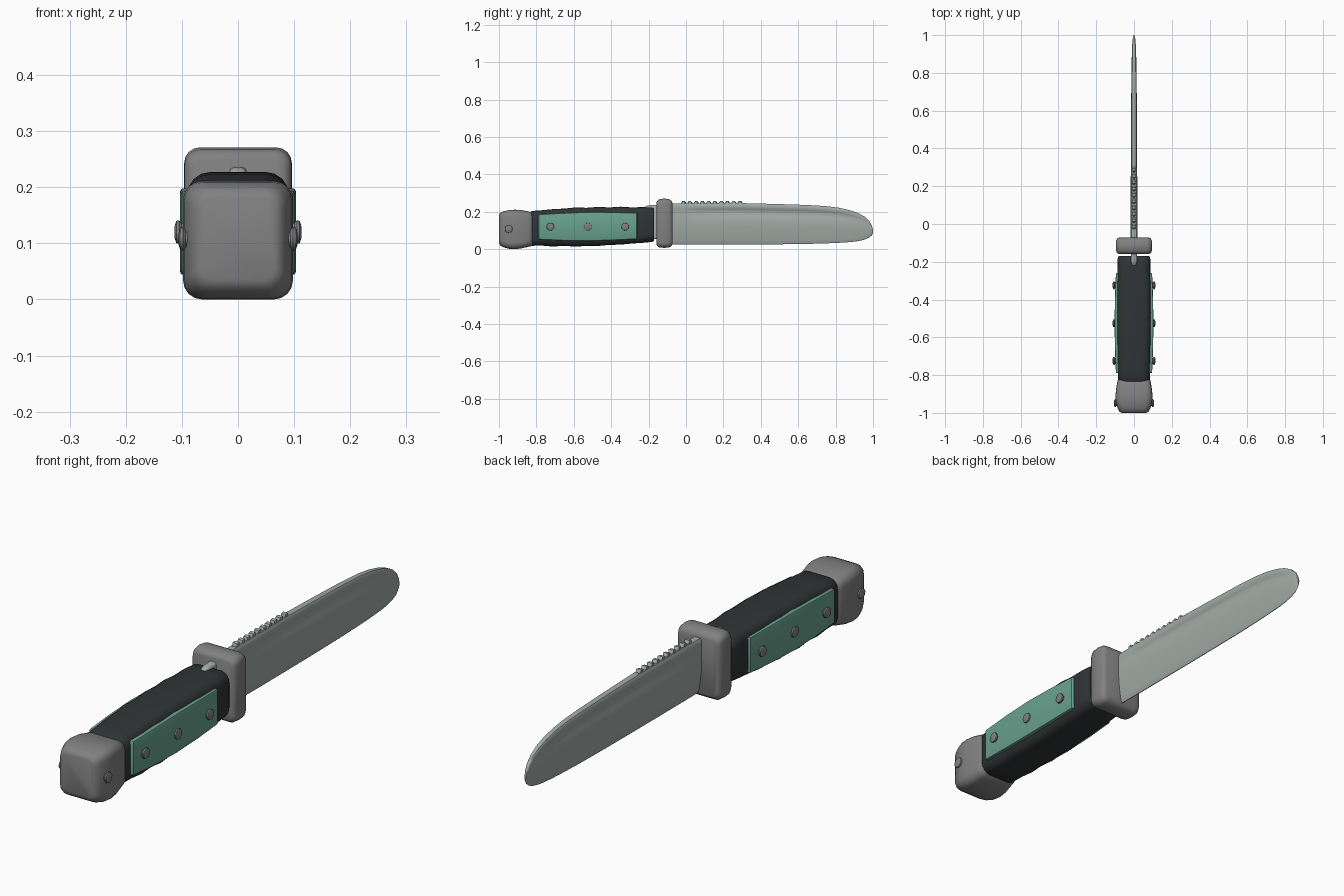
import bpy, bmesh, math
from mathutils import Matrix


def material(name, rgb):
    m = bpy.data.materials.new(name)
    m.diffuse_color = (*rgb, 1)
    return m


STEEL = material("dark_steel", (0.22, 0.22, 0.225))
BLADE = material("blade_steel", (0.36, 0.41, 0.385))
BLACK = material("black_grip", (0.03, 0.035, 0.036))
GREEN = material("green_panel", (0.14, 0.36, 0.27))


def finish(bm, name, mat, angle=40):
    bmesh.ops.recalc_face_normals(bm, faces=bm.faces)
    me = bpy.data.meshes.new(name)
    bm.to_mesh(me)
    bm.free()
    me.materials.append(mat)
    ob = bpy.data.objects.new(name, me)
    bpy.context.collection.objects.link(ob)
    bpy.ops.object.select_all(action='DESELECT')
    ob.select_set(True)
    bpy.context.view_layer.objects.active = ob
    bpy.ops.object.shade_smooth_by_angle(angle=math.radians(angle))
    return ob


def add_loft(bm, rings):
    """Skin a list of equal-length point rings and cap both ends."""
    vs = [[bm.verts.new(p) for p in r] for r in rings]
    n = len(vs[0])
    for a, b in zip(vs, vs[1:]):
        for i in range(n):
            j = (i + 1) % n
            bm.faces.new((a[i], a[j], b[j], b[i]))
    bm.faces.new(vs[0])
    bm.faces.new(vs[-1])


def rounded(y, x0, x1, z0, z1, r, n=5):
    """Rounded rectangle ring in the xz plane."""
    pts = []
    for k, (cx, cz) in enumerate([(x1 - r, z1 - r), (x0 + r, z1 - r),
                                  (x0 + r, z0 + r), (x1 - r, z0 + r)]):
        for i in range(n):
            a = math.pi / 2 * (k + i / (n - 1))
            pts.append((cx + r * math.cos(a), y, cz + r * math.sin(a)))
    return pts


def body(name, stations, mat):
    bm = bmesh.new()
    add_loft(bm, [rounded(y, -h, h, z0, z1, r) for y, h, z0, z1, r in stations])
    return finish(bm, name, mat)


# Pommel: (y, half width, z bottom, z top, corner radius)
body("pommel", [
    (-1.0, 0.066, 0.034, 0.182, 0.022), (-0.994, 0.078, 0.02, 0.194, 0.03),
    (-0.975, 0.087, 0.009, 0.203, 0.034), (-0.945, 0.096, 0.002, 0.209, 0.034),
    (-0.915, 0.098, 0.0, 0.211, 0.034), (-0.88, 0.096, 0.004, 0.209, 0.034),
    (-0.85, 0.091, 0.011, 0.203, 0.034), (-0.826, 0.087, 0.016, 0.198, 0.034),
    (-0.82, 0.08, 0.022, 0.192, 0.03)], STEEL)

# Grip with shallow finger waves
body("grip", [
    (-0.835, 0.078, 0.024, 0.198, 0.036), (-0.825, 0.084, 0.018, 0.204, 0.038),
    (-0.77, 0.087, 0.019, 0.208, 0.04), (-0.71, 0.089, 0.014, 0.214, 0.04),
    (-0.65, 0.089, 0.018, 0.217, 0.04), (-0.59, 0.091, 0.013, 0.223, 0.04),
    (-0.53, 0.090, 0.018, 0.221, 0.04), (-0.47, 0.091, 0.017, 0.226, 0.04),
    (-0.41, 0.090, 0.023, 0.223, 0.04), (-0.35, 0.090, 0.024, 0.227, 0.04),
    (-0.29, 0.088, 0.030, 0.223, 0.04), (-0.23, 0.087, 0.034, 0.225, 0.04),
    (-0.18, 0.086, 0.039, 0.222, 0.04), (-0.17, 0.081, 0.045, 0.217, 0.036)], BLACK)

# Cross guard
body("guard", [
    (-0.158, 0.082, 0.026, 0.250, 0.022), (-0.153, 0.090, 0.015, 0.260, 0.026),
    (-0.142, 0.095, 0.009, 0.267, 0.028), (-0.116, 0.096, 0.007, 0.271, 0.028),
    (-0.09, 0.095, 0.009, 0.267, 0.028), (-0.078, 0.090, 0.017, 0.259, 0.026),
    (-0.072, 0.082, 0.028, 0.248, 0.022)], STEEL)

# Green side panels, following the swell of the grip
for side, tag in ((1, "right"), (-1, "left")):
    bm = bmesh.new()
    rings = []
    for y, x, z0, z1 in [(-0.79, 0.092, 0.056, 0.182), (-0.786, 0.096, 0.052, 0.186),
                         (-0.66, 0.101, 0.046, 0.193), (-0.525, 0.103, 0.044, 0.198),
                         (-0.39, 0.101, 0.048, 0.197), (-0.264, 0.096, 0.054, 0.194),
                         (-0.26, 0.092, 0.058, 0.190)]:
        a, b = sorted((side * 0.075, side * x))
        rings.append(rounded(y, a, b, z0, z1, 0.005, 3))
    add_loft(bm, rings)
    finish(bm, "grip_panel_" + tag, GREEN)


# Rivets through the panels and one in the pommel
def rivet(name, side, y, z, x0, x1, r):
    bm = bmesh.new()
    rings = []
    for x, rad in [(x0, r * 0.75), (x1 - 0.012, r * 0.8), (x1 - 0.008, r),
                   (x1 - 0.003, r * 0.95), (x1, r * 0.5)]:
        rings.append([(side * x, y + rad * math.cos(a * math.pi / 6),
                       z + rad * math.sin(a * math.pi / 6)) for a in range(12)])
    add_loft(bm, rings)
    finish(bm, name, STEEL)


for side, tag in ((1, "right"), (-1, "left")):
    for i, y in enumerate((-0.725, -0.525, -0.325)):
        rivet(f"panel_rivet_{tag}_{i + 1}", side, y, 0.12, 0.085, 0.113, 0.021)
    rivet("pommel_rivet_" + tag, side, -0.948, 0.108, 0.08, 0.106, 0.021)

# Blade: (height fraction, thickness share, fuller share), lofted along y
section = [(1, .7, 0), (.965, .95, 0), (.89, 1, 0), (.85, 1, .6), (.80, 1, 1),
           (.73, 1, .75), (.66, 1, .35), (.59, 1, 0), (.42, .92, 0),
           (.25, .7, 0), (.1, .42, 0), (.02, .2, 0), (0, .08, 0)]
# (y, top, bottom, half thickness, fuller depth)
stations = [(-0.09, 0.243, 0.026, 0.018, 0), (0.0, 0.245, 0.025, 0.018, 0.002),
            (0.06, 0.245, 0.025, 0.018, 0.008), (0.3, 0.246, 0.025, 0.017, 0.009),
            (0.5, 0.241, 0.026, 0.016, 0.009), (0.65, 0.236, 0.028, 0.015, 0.008),
            (0.75, 0.230, 0.031, 0.014, 0.007), (0.82, 0.221, 0.034, 0.013, 0.006),
            (0.88, 0.207, 0.038, 0.012, 0.004), (0.92, 0.193, 0.043, 0.011, 0.002),
            (0.955, 0.174, 0.051, 0.009, 0.001), (0.98, 0.150, 0.062, 0.007, 0),
            (0.993, 0.127, 0.074, 0.005, 0), (1.0, 0.107, 0.088, 0.003, 0)]
bm = bmesh.new()
rings = []
for y, top, bot, t, f in stations:
    half = [(t * w - f * g, y, bot + v * (top - bot)) for v, w, g in section]
    rings.append(half + [(-x, yy, z) for x, yy, z in reversed(half)])
add_loft(bm, rings)
finish(bm, "blade", BLADE, 50)

# Tang showing between grip and guard
body("tang", [(-0.222, 0.006, 0.07, 0.222, 0.004), (-0.212, 0.013, 0.06, 0.231, 0.008),
              (-0.195, 0.016, 0.055, 0.235, 0.01), (-0.1, 0.016, 0.05, 0.238, 0.01)], BLADE)

# Saw teeth on the spine
bm = bmesh.new()
for i in range(10):
    y = -0.012 + i * 0.0335
    add_loft(bm, [rounded(y + d, -h, h, 0.235, z, 0.003, 3) for d, h, z in
                  [(-0.014, 0.006, 0.247), (-0.009, 0.010, 0.256),
                   (0.005, 0.011, 0.258), (0.013, 0.006, 0.248)]])
finish(bm, "spine_teeth", BLADE, 30)
